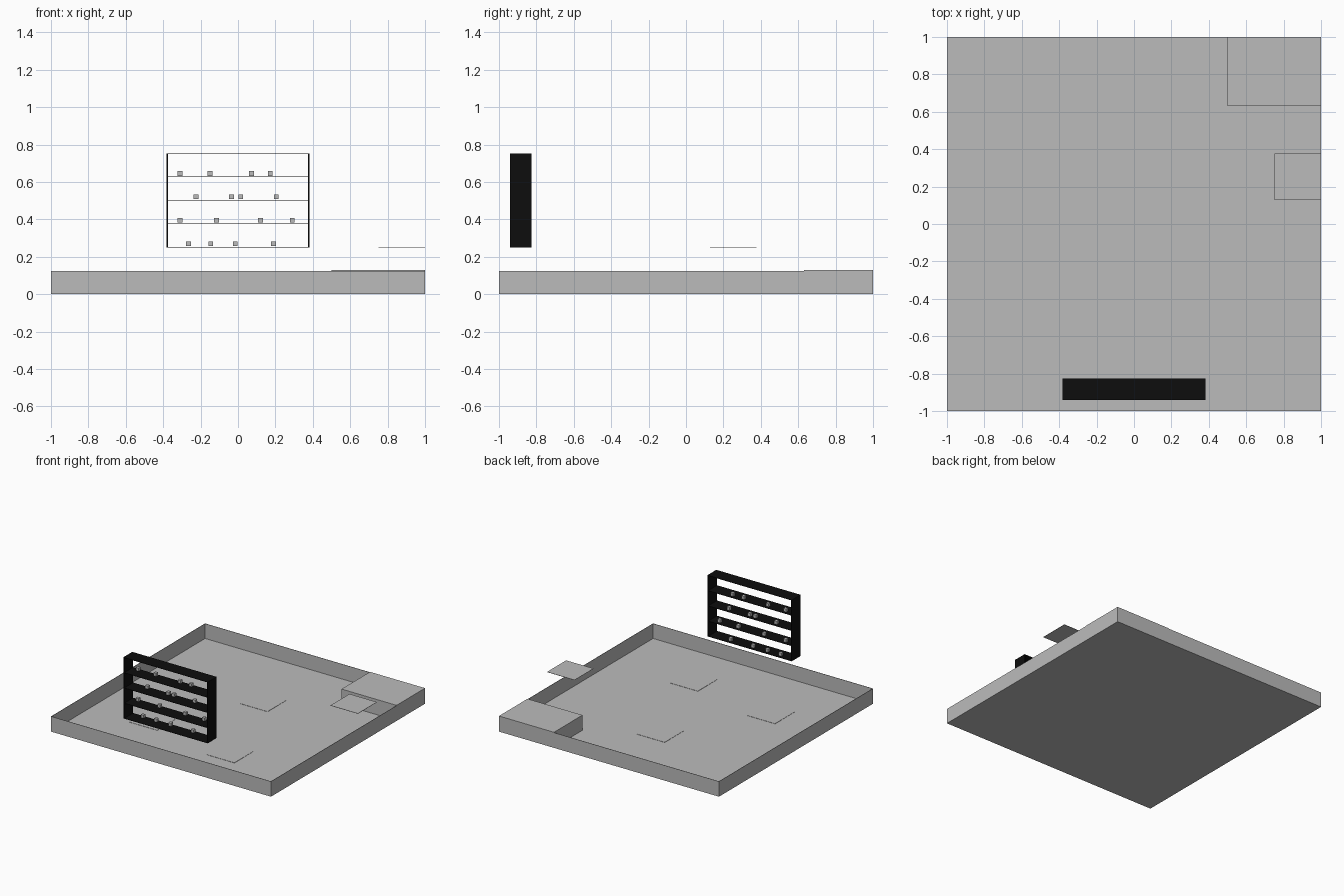
import bpy

if "Cube" in bpy.data.objects:
    bpy.data.objects.remove(bpy.data.objects["Cube"])

def material(name, v):
    m = bpy.data.materials.new(name)
    m.diffuse_color = (v, v, v, 1)
    m.use_nodes = True
    m.node_tree.nodes["Principled BSDF"].inputs["Base Color"].default_value = m.diffuse_color
    return m

GREY = material("light_grey", 0.5)
BLACK = material("black", 0.004)

def box(name, x0, x1, y0, y1, z0, z1, mat):
    bpy.ops.mesh.primitive_cube_add(size=1, location=((x0 + x1) / 2, (y0 + y1) / 2, (z0 + z1) / 2))
    o = bpy.context.object
    o.name = name
    o.scale = (x1 - x0, y1 - y0, z1 - z0)
    bpy.ops.object.transform_apply(location=False, rotation=False, scale=True)
    o.data.materials.append(mat)
    return o

T = 0.003   # sheet thickness

# Shallow open tray: floor and four thin walls
box("tray_floor", -1, 1, -1, 1, 0, T, GREY)
box("wall_front", -1, 1, -1, -1 + T, 0, 0.125, GREY)
box("wall_back", -1, 1, 1 - T, 1, 0, 0.125, GREY)
box("wall_left", -1, -1 + T, -1, 1, 0, 0.125, GREY)
box("wall_right", 1 - T, 1, -1, 1, 0, 0.125, GREY)

# Raised block in the back right corner and the floating plate beside it
box("corner_block", 0.5, 1, 0.63, 1, 0, 0.128, GREY)
box("floating_plate", 0.75, 1, 0.128, 0.376, 0.25, 0.252, GREY)

# Thin square tiles lying on the floor
for x, y in ((0, 0.33), (0.315, -0.55), (-0.485, -0.41)):
    box("floor_tile", x - 0.125, x + 0.125, y - 0.125, y + 0.125, T, T + 0.002, GREY)

# Black shelf rack, open at front and back
Y0, Y1 = -0.94, -0.825
for s in (-1, 1):
    box("rack_side", s * 0.379 - 0.004, s * 0.379 + 0.004, Y0, Y1, 0.25, 0.753, BLACK)
for i in range(5):
    z = 0.25 + 0.125 * i
    box("rack_shelf", -0.379, 0.379, Y0, Y1, z, z + T, BLACK)

# Small cubes hovering just above the shelves
rows = {
    0.27: (-0.265, -0.145, -0.015, 0.19),
    0.395: (-0.31, -0.115, 0.12, 0.29),
    0.52: (-0.225, -0.035, 0.015, 0.205),
    0.645: (-0.31, -0.15, 0.072, 0.172),
}
H = 0.0125
for z, xs in rows.items():
    for x in xs:
        box("shelf_cube", x - H, x + H, -0.853 - H, -0.853 + H, z - H, z + H, GREY)
